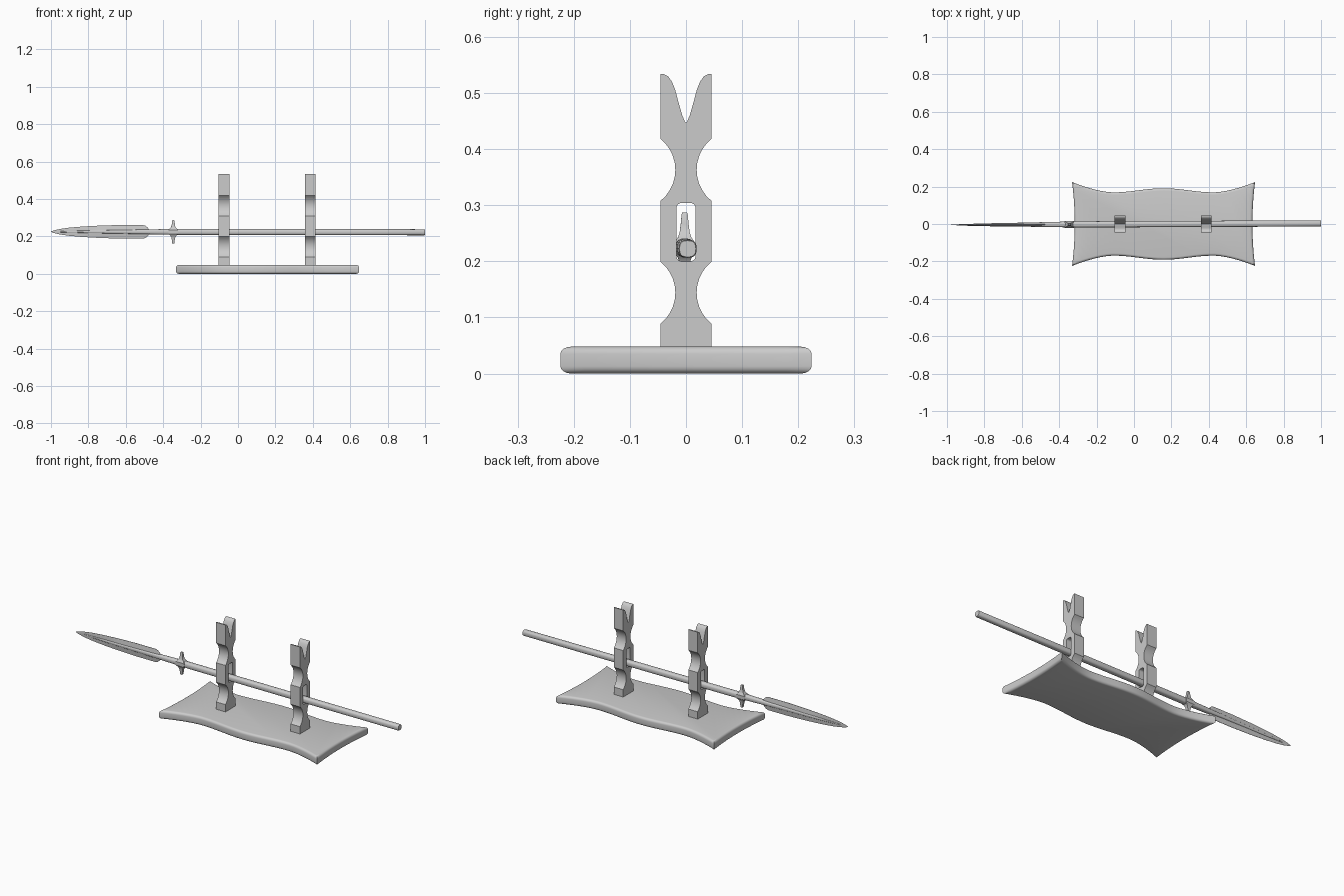
import bpy, bmesh, math
from mathutils import Matrix

if "Cube" in bpy.data.objects:
    bpy.data.objects.remove(bpy.data.objects["Cube"])


def finish(name, bm, matrix=None, angle=35):
    bmesh.ops.recalc_face_normals(bm, faces=bm.faces)
    me = bpy.data.meshes.new(name)
    bm.to_mesh(me)
    bm.free()
    ob = bpy.data.objects.new(name, me)
    bpy.context.collection.objects.link(ob)
    if matrix:
        ob.matrix_world = matrix
    bpy.ops.object.select_all(action='DESELECT')
    ob.select_set(True)
    bpy.context.view_layer.objects.active = ob
    bpy.ops.object.shade_smooth_by_angle(angle=math.radians(angle))
    return ob


def prism(loops, offset):
    """Fill closed 3D loops (outer plus holes) and extrude by offset."""
    bm = bmesh.new()
    edges = []
    for loop in loops:
        vs = [bm.verts.new(p) for p in loop]
        edges += [bm.edges.new((vs[i - 1], vs[i])) for i in range(len(vs))]
    if len(loops) == 1:
        bm.faces.new(vs)
    else:
        bmesh.ops.triangle_fill(bm, edges=edges, use_beauty=True)
    out = bmesh.ops.extrude_face_region(bm, geom=bm.faces[:])
    bmesh.ops.translate(bm, vec=offset, verts=[v for v in out['geom'] if isinstance(v, bmesh.types.BMVert)])
    return bm


def loft(rings):
    """Skin a list of equal-length vertex rings and cap both ends."""
    bm = bmesh.new()
    rows = [[bm.verts.new(p) for p in r] for r in rings]
    n = len(rows[0])
    for a, b in zip(rows, rows[1:]):
        for i in range(n):
            bm.faces.new((a[i - 1], a[i], b[i], b[i - 1]))
    bm.faces.new(rows[0])
    bm.faces.new(rows[-1])
    return bm


# base plank: wavy long edges, hollow short edges, rounded rim
CX, HL, HW = 0.158, 0.489, 0.224


def wave(u):
    t = abs(u) / HL
    if t < 0.55:
        return 0.180 + 0.011 * math.cos(math.pi * t / 0.55)
    return 0.169 + 0.055 * ((t - 0.55) / 0.45) ** 1.6


N, M = 32, 10
us = [-HL + 2 * HL * i / N for i in range(N + 1)]
ws = [-HW + 2 * HW * i / M for i in range(1, M)]
side = lambda w: HL - 0.014 * (1 - (w / HW) ** 2)
outline = [(CX + u, -wave(u), 0) for u in us] + [(CX + side(w), w, 0) for w in ws]
outline += [(2 * CX - x, -y, z) for x, y, z in outline]
bm = prism([outline], (0, 0, 0.048))
rim = [e for e in bm.edges if abs(e.verts[0].co.z - e.verts[1].co.z) < 1e-6]
bmesh.ops.bevel(bm, geom=rim, offset=0.013, segments=4, profile=0.5, affect='EDGES')
finish("base_plank", bm)


# uprights: scalloped sides, V-shaped top, rounded window
def scallop(z0, z1, depth, n=10):
    half, mid = (z1 - z0) / 2, (z0 + z1) / 2
    r = (half * half + depth * depth) / (2 * depth)
    a = math.asin(half / r)
    return [(0.045 + r - depth - r * math.cos(-a + 2 * a * i / n),
             mid + r * math.sin(-a + 2 * a * i / n)) for i in range(n + 1)]


right = [(0.045, 0.04)] + scallop(0.089, 0.199, 0.026) + scallop(0.308, 0.418, 0.026)
right += [(0.045, 0.534), (0.040, 0.534), (0.032, 0.530), (0.025, 0.520), (0.019, 0.505),
          (0.013, 0.482), (0.007, 0.461), (0.002, 0.449)]
profile = right + [(0, 0.447)] + [(-y, z) for y, z in reversed(right)]
window = []
for cy, cz, a0 in ((1, 1, 0), (-1, 1, 90), (-1, -1, 180), (1, -1, 270)):
    for k in range(5):
        a = math.radians(a0 + 22.5 * k)
        window.append((cy * 0.008 + 0.009 * math.cos(a), 0.252 + cz * 0.043 + 0.009 * math.sin(a)))
for label, x in (("left", -0.075), ("right", 0.386)):
    loops = [[(x - 0.029, y, z) for y, z in p] for p in (profile, window)]
    finish(label + "_upright", prism(loops, (0.058, 0, 0)))

# spear frame: tilted very slightly off the x axis
FRAME = (Matrix.Translation((0, -0.001, 0.2238)) @ Matrix.Rotation(0.004, 4, 'Z')
         @ Matrix.Rotation(0.0015, 4, 'Y'))


def soft_square(x, r, n=20):
    f = lambda c: math.copysign(abs(c) ** 0.75, c)
    return [(x, r * f(math.cos(2 * math.pi * i / n)), r * f(math.sin(2 * math.pi * i / n))) for i in range(n)]


# shaft, running on as a tapered rib into the blade
stations = [(1.0, 0.0145), (0.996, 0.016), (0.5, 0.0165), (-0.30, 0.0165), (-0.45, 0.0135),
            (-0.60, 0.0105), (-0.80, 0.0075), (-0.95, 0.003)]
finish("shaft", loft([soft_square(x, r) for x, r in stations]), FRAME)

# leaf blade with a thin diamond section
leaf = [(-1.0, 0.001), (-0.985, 0.007), (-0.95, 0.015), (-0.90, 0.022), (-0.83, 0.028), (-0.74, 0.033),
        (-0.63, 0.0365), (-0.51, 0.0365), (-0.495, 0.033), (-0.482, 0.022), (-0.475, 0.012)]
rings = []
for x, h in leaf:
    t = min(0.006, 0.0005 + 0.02 * (x + 1))
    rings.append([(x, -t, 0), (x, -t * 0.15, h), (x, t * 0.15, h),
                  (x, t, 0), (x, t * 0.15, -h), (x, -t * 0.15, -h)])
finish("blade", loft(rings), FRAME, 15)

# cross guard: flared at the shaft, narrowing to blunt tips
half = [(0.063, 0.004, 0.004), (0.059, 0.007, 0.0055), (0.042, 0.008, 0.007),
        (0.027, 0.011, 0.009), (0.018, 0.018, 0.012), (0.010, 0.026, 0.018)]
rings = [[(-0.346 + sx * hx, sy * hy, z) for sx, sy in ((-1, -1), (1, -1), (1, 1), (-1, 1))]
         for z, hx, hy in half + [(-z, hx, hy) for z, hx, hy in reversed(half)]]
finish("cross_guard", loft(rings), FRAME)
